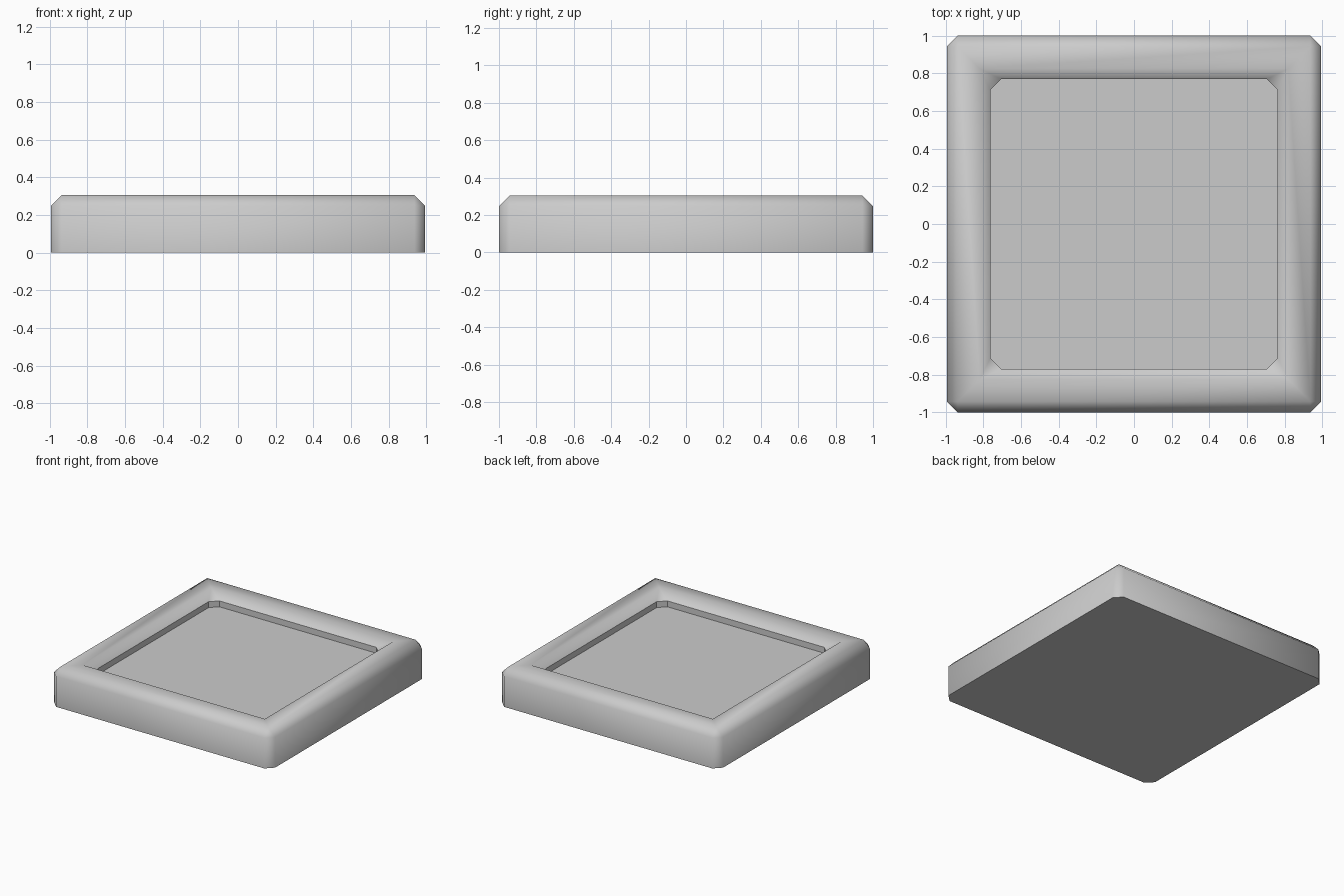
import bpy, bmesh, math

if "Cube" in bpy.data.objects:
    bpy.data.objects.remove(bpy.data.objects["Cube"], do_unlink=True)

grey = bpy.data.materials.new("plain grey")
grey.use_nodes = True
COLOUR = (0.6, 0.6, 0.6, 1)
grey.diffuse_color = COLOUR
grey.node_tree.nodes["Principled BSDF"].inputs["Base Color"].default_value = COLOUR

HALF_X, HALF_Y = 0.994, 1.0
HEIGHT, BEVEL, RIM, FLOOR = 0.305, 0.057, 0.231, 0.2


def ring(bm, inset, cut, z):
    """Rectangle with corners cut off, as eight vertices (cut 0 doubles up)."""
    x, y = HALF_X - inset, HALF_Y - inset
    points = []
    for sx, sy in ((1, 1), (-1, 1), (-1, -1), (1, -1)):
        pair = [(sx * x, sy * (y - cut)), (sx * (x - cut), sy * y)]
        points += pair if sx * sy > 0 else pair[::-1]
    return [bm.verts.new((px, py, z)) for px, py in points]


# Tray: rings from the outer base, over the rim and down to the recessed floor
bm = bmesh.new()
rings = [ring(bm, *r) for r in (
    (0, BEVEL, 0),
    (0, BEVEL, HEIGHT - BEVEL),
    (BEVEL, 0, HEIGHT),
    (RIM - BEVEL, 0, HEIGHT),
    (RIM, BEVEL, HEIGHT - BEVEL),
    (RIM, BEVEL, FLOOR))]
for a, b in zip(rings, rings[1:]):
    for i in range(8):
        j = (i + 1) % 8
        bm.faces.new((a[i], a[j], b[j], b[i]))
bm.faces.new(rings[0][::-1])
bm.faces.new(rings[-1])
bmesh.ops.remove_doubles(bm, verts=bm.verts, dist=0.0001)
bmesh.ops.recalc_face_normals(bm, faces=bm.faces)

mesh = bpy.data.meshes.new("tray")
bm.to_mesh(mesh)
bm.free()
mesh.materials.append(grey)
tray = bpy.data.objects.new("tray", mesh)
bpy.context.collection.objects.link(tray)

# Soft outer rim, crisp base and recess
bpy.ops.object.select_all(action="DESELECT")
tray.select_set(True)
bpy.context.view_layer.objects.active = tray
bpy.ops.object.shade_smooth_by_angle(angle=math.radians(60))
for face in mesh.polygons:
    c = face.center
    inside = abs(c.x) < HALF_X - RIM + 0.01 and abs(c.y) < HALF_Y - RIM + 0.01
    if inside and c.z < HEIGHT - BEVEL - 0.01:
        face.use_smooth = False
